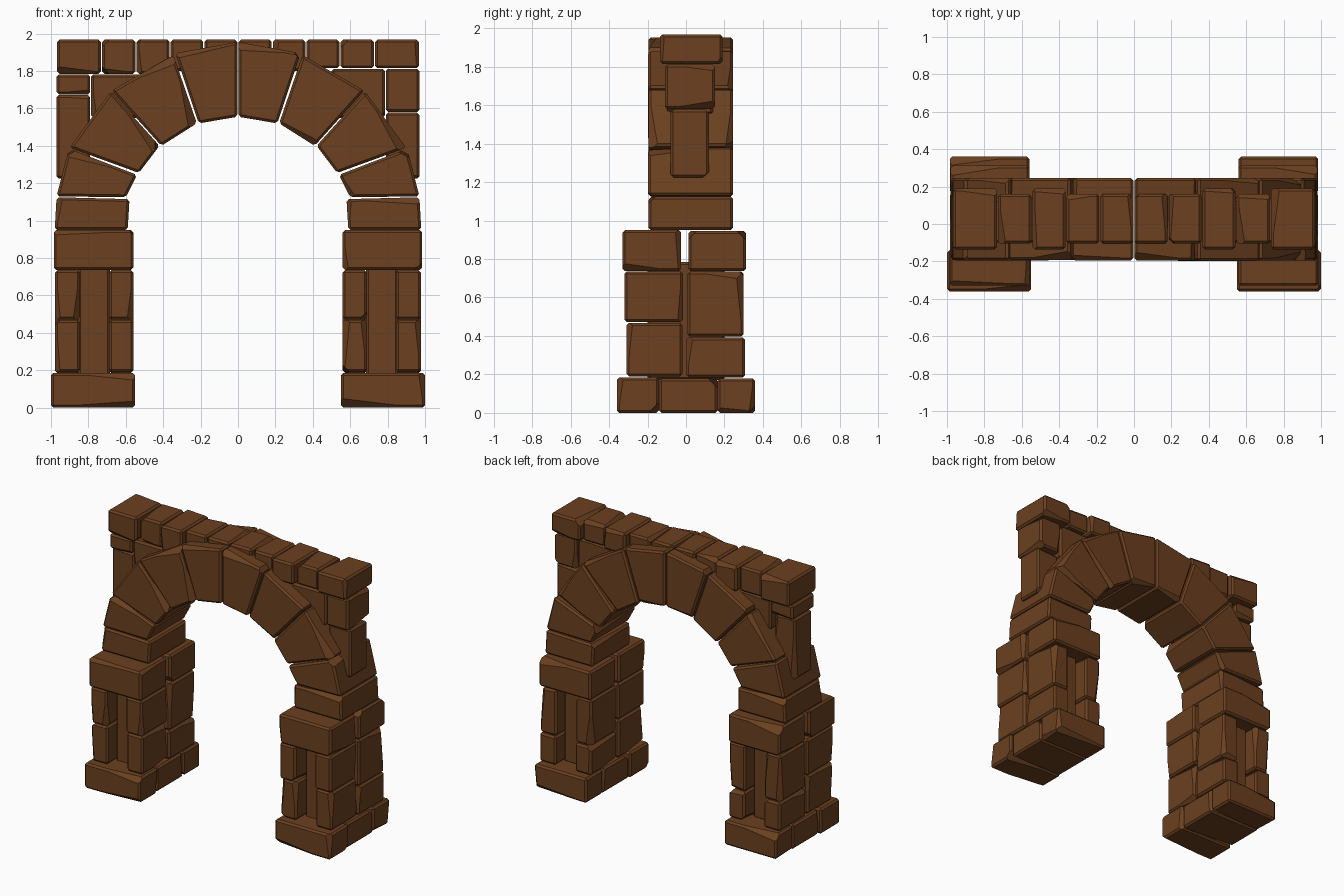
import bpy, bmesh, random
from mathutils import Vector

if "Cube" in bpy.data.objects:
    bpy.data.objects.remove(bpy.data.objects["Cube"])

random.seed(4)
mat = bpy.data.materials.new("brown_stone")
mat.diffuse_color = (0.147, 0.051, 0.014, 1)
mat.use_nodes = True
mat.node_tree.nodes["Principled BSDF"].inputs["Base Color"].default_value = mat.diffuse_color


def stone(name, profile, y0, y1, chips=3):
    """Extrude an x-z profile along y, bevel it and chip a few edges."""
    bm = bmesh.new()
    front = [bm.verts.new((x, y0, z)) for x, z in profile]
    back = [bm.verts.new((x, y1, z)) for x, z in profile]
    n = len(profile)
    bm.faces.new(front)
    bm.faces.new(back[::-1])
    for i in range(n):
        j = (i + 1) % n
        bm.faces.new((front[i], back[i], back[j], front[j]))
    bmesh.ops.recalc_face_normals(bm, faces=bm.faces[:])
    # chip planes lean slightly along randomly picked edges
    planes = []
    for e in random.sample(bm.edges[:], chips):
        a, b = e.verts[0].co, e.verts[1].co
        out = (e.link_faces[0].normal + e.link_faces[1].normal).normalized()
        lean = random.choice((-1, 1)) * random.uniform(0.03, 0.12)
        planes.append(((a + b) / 2 - out * random.uniform(0.010, 0.017),
                       (out + (b - a).normalized() * lean).normalized()))
    bmesh.ops.bevel(bm, geom=bm.edges[:], offset=0.013, segments=1,
                    affect='EDGES', clamp_overlap=True)
    for co, no in planes:
        res = bmesh.ops.bisect_plane(bm, geom=bm.verts[:] + bm.edges[:] + bm.faces[:],
                                     plane_co=co, plane_no=no, clear_outer=True)
        cut = [g for g in res["geom_cut"] if isinstance(g, bmesh.types.BMEdge)]
        if cut:
            bmesh.ops.edgeloop_fill(bm, edges=cut)
    bmesh.ops.recalc_face_normals(bm, faces=bm.faces[:])
    me = bpy.data.meshes.new(name)
    bm.to_mesh(me)
    bm.free()
    me.materials.append(mat)
    ob = bpy.data.objects.new(name, me)
    bpy.context.collection.objects.link(ob)
    return ob


def block(name, s, x0, x1, y0, y1, z0, z1, chips=3):
    stone(name, [(s * x0, z0), (s * x1, z0), (s * x1, z1), (s * x0, z1)], y0, y1, chips)


# half of the arch: springer and four wedge stones, inner-low corner first
wedges = [
    [(0.59, 0.95), (0.98, 0.95), (0.97, 1.125), (0.58, 1.115)],
    [(0.60, 1.125), (0.97, 1.13), (0.905, 1.385), (0.54, 1.245)],
    [(0.53, 1.255), (0.90, 1.39), (0.68, 1.69), (0.42, 1.40)],
    [(0.41, 1.40), (0.675, 1.695), (0.345, 1.885), (0.22, 1.52)],
    [(0.21, 1.52), (0.335, 1.895), (0.003, 1.955), (0.003, 1.555)],
]

for s, side in ((-1, "left"), (1, "right")):
    # pier base
    block(f"{side}_base_front", s, 0.55, 1.0, -0.36, -0.14, 0, 0.185)
    block(f"{side}_base_middle", s, 0.56, 0.985, -0.14, 0.165, 0, 0.18)
    block(f"{side}_base_back", s, 0.56, 0.985, 0.165, 0.36, 0, 0.18)
    # pier core, recessed between the side stones
    block(f"{side}_pier_core", s, 0.685, 0.855, -0.20, 0.20, 0.17, 0.785, 0)
    # pier side stones
    for x0, x1, pos in ((0.56, 0.69, "inner"), (0.845, 0.978, "outer")):
        block(f"{side}_{pos}_front_lower", s, x0, x1, -0.31, -0.018, 0.19, 0.468)
        block(f"{side}_{pos}_front_upper", s, x0, x1, -0.32, -0.015, 0.472, 0.735)
        block(f"{side}_{pos}_back_lower", s, x0, x1, 0.0, 0.308, 0.185, 0.393)
        block(f"{side}_{pos}_back_upper", s, x0, x1, 0.008, 0.30, 0.396, 0.735)
    # pier capitals
    block(f"{side}_capital_front", s, 0.56, 0.985, -0.33, -0.025, 0.737, 0.95)
    block(f"{side}_capital_back", s, 0.56, 0.98, 0.012, 0.313, 0.737, 0.945)
    # arch ring
    for i, w in enumerate(wedges):
        stone(f"{side}_arch_stone_{i}", [(s * x, z) for x, z in w],
              -0.195 + random.uniform(-0.003, 0.003), 0.245)
    # wall above the arch, with different courses left and right
    step, top = (1.675, 1.785) if s < 0 else (1.58, 1.815)
    block(f"{side}_wall_lower", s, 0.79, 0.97, -0.08, 0.12, 1.225, step - 0.003)
    block(f"{side}_wall_upper", s, 0.79, 0.97, -0.11, 0.15, step, top - 0.003)
    block(f"{side}_wall_inner", s, 0.50, 0.785, -0.10, 0.14, 1.55, top - 0.003)
    # coping course
    edges = (0.0, 0.183, 0.363, 0.545, 0.73, 0.97)
    for i in range(5):
        wide = 0.03 if i in (2, 4) else 0
        block(f"{side}_coping_{i}", s, edges[i] + 0.003, edges[i + 1] - 0.003,
              -0.105 - wide, 0.16 + wide, top if i > 1 else 1.80, 1.968)
